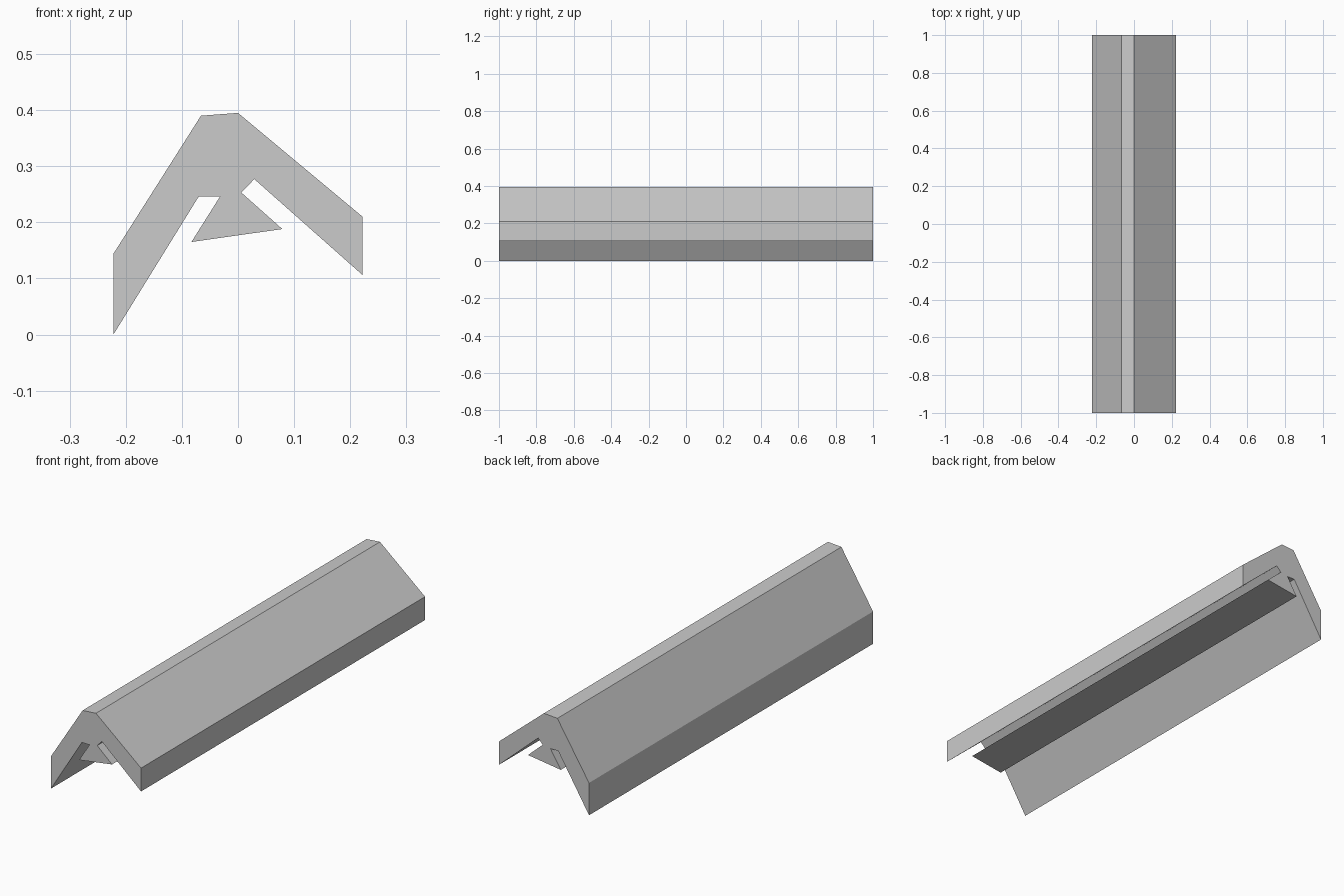
import bpy
import bmesh
from mathutils import Vector

cube = bpy.data.objects.get("Cube")
if cube:
    bpy.data.objects.remove(cube, do_unlink=True)

LENGTH = 2.0

# Single plain grey
grey = bpy.data.materials.new("plain grey")
grey.use_nodes = True
colour = (0.6, 0.6, 0.6, 1)
grey.diffuse_color = colour
grey.node_tree.nodes["Principled BSDF"].inputs["Base Color"].default_value = colour

# Cross-section in x, z: roof-like outer skin, two legs and an inner wedge
profile = [
    (-0.222, 0), (-0.07, 0.246), (-0.032, 0.246), (-0.083, 0.165),
    (0.079, 0.188), (0.006, 0.253), (0.029, 0.277), (0.222, 0.106),
    (0.222, 0.21), (0, 0.395), (-0.066, 0.39), (-0.222, 0.144),
]


def extrude_profile(name, points, length, material):
    """Extrude an x-z outline along y, centred on y = 0."""
    bm = bmesh.new()
    face = bm.faces.new([bm.verts.new((x, -length / 2, z)) for x, z in points])
    result = bmesh.ops.extrude_face_region(bm, geom=[face], use_keep_orig=True)
    moved = [v for v in result["geom"] if isinstance(v, bmesh.types.BMVert)]
    bmesh.ops.translate(bm, verts=moved, vec=Vector((0, length, 0)))
    bmesh.ops.recalc_face_normals(bm, faces=bm.faces)
    mesh = bpy.data.meshes.new(name)
    bm.to_mesh(mesh)
    bm.free()
    mesh.materials.append(material)
    obj = bpy.data.objects.new(name, mesh)
    bpy.context.collection.objects.link(obj)
    return obj


extrude_profile("ridge_rail", profile, LENGTH, grey)
